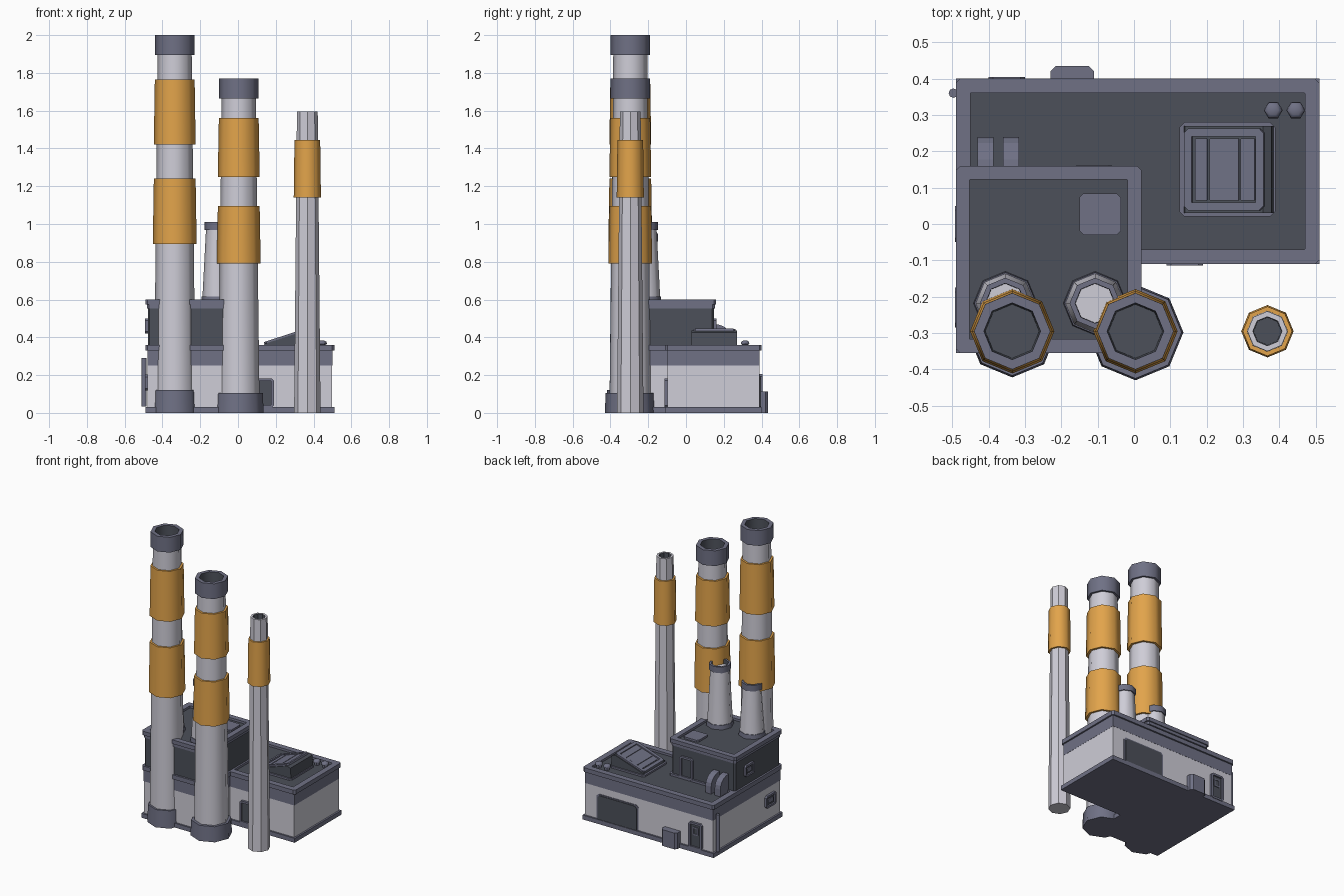
import bpy, bmesh, math
from mathutils import Matrix, Vector

cube = bpy.data.objects.get("Cube")
if cube:
    bpy.data.objects.remove(cube, do_unlink=True)


def material(name, colour):
    m = bpy.data.materials.new(name)
    m.use_nodes = True
    m.diffuse_color = (*colour, 1)
    m.node_tree.nodes["Principled BSDF"].inputs["Base Color"].default_value = (*colour, 1)
    return m


SLATE = material("slate trim", (0.16, 0.165, 0.235))
DARK = material("charcoal", (0.072, 0.08, 0.1))
WHITE = material("pale concrete", (0.62, 0.61, 0.68))
ORANGE = material("warning orange", (0.76, 0.37, 0.07))


def finish(name, bm, mats, matrix=Matrix(), smooth=False):
    bmesh.ops.recalc_face_normals(bm, faces=bm.faces)
    me = bpy.data.meshes.new(name)
    bm.to_mesh(me)
    bm.free()
    for m in mats:
        me.materials.append(m)
    ob = bpy.data.objects.new(name, me)
    ob.matrix_world = matrix
    bpy.context.collection.objects.link(ob)
    if smooth:
        me.shade_smooth()
        me.set_sharp_from_angle(angle=math.radians(50))
    return ob


def prism(name, points, depth, mat, matrix=Matrix()):
    """Outline in local XY, extruded along local Z."""
    bm = bmesh.new()
    face = bm.faces.new([bm.verts.new((x, y, 0)) for x, y in points])
    top = bmesh.ops.extrude_face_region(bm, geom=[face])["geom"]
    bmesh.ops.translate(bm, vec=(0, 0, depth),
                        verts=[v for v in top if isinstance(v, bmesh.types.BMVert)])
    return finish(name, bm, [mat], matrix)


def chamfered(w, h, c):
    a, b = w / 2, h / 2
    return [(-a + c, -b), (a - c, -b), (a, -b + c), (a, b - c),
            (a - c, b), (-a + c, b), (-a, b - c), (-a, -b + c)]


def tray(name, w, h, depth, border, recess, mats, matrix, chamfer=0.012):
    """Chamfered slab whose top is a raised border around a recessed panel."""
    bm = bmesh.new()
    outer, inner = chamfered(w, h, chamfer), chamfered(w - 2 * border, h - 2 * border, 0.001)
    rings = [[bm.verts.new((x, y, z)) for x, y in pts] for pts, z in
             ((outer, 0), (outer, depth), (inner, depth), (inner, depth - recess))]
    bm.faces.new(rings[0])
    for lo, hi in zip(rings, rings[1:]):
        for i in range(8):
            j = (i + 1) % 8
            bm.faces.new((lo[i], lo[j], hi[j], hi[i]))
    bm.faces.new(rings[3]).material_index = 1
    return finish(name, bm, mats, matrix)


def lathe(name, x, y, profile, mats, indices=None, sides=8, smooth=True):
    """Revolve (radius, z) points; indices gives a material for each segment."""
    bm = bmesh.new()
    rings = []
    for r, z in profile:
        rings.append([bm.verts.new((r * math.cos(math.tau * k / sides),
                                    r * math.sin(math.tau * k / sides), z)) for k in range(sides)])
    for s, (lo, hi) in enumerate(zip(rings, rings[1:])):
        for i in range(sides):
            j = (i + 1) % sides
            f = bm.faces.new((lo[i], lo[j], hi[j], hi[i]))
            f.material_index = indices[s] if indices else 0
    bm.faces.new(rings[0])
    bm.faces.new(rings[-1]).material_index = indices[-1] if indices else 0
    return finish(name, bm, mats, Matrix.Translation((x, y, 0)), smooth)


def cap(name, x, y, r, hole, z0, z1, outer, smooth=True, foot=None):
    lathe(name, x, y, [(foot or r, z0), (r, z1), (hole, z1), (hole * 0.95, z1 - 0.09)],
          [outer, DARK], [0, 0, 1], smooth=smooth)


def at(x, y, z, rot=Matrix()):
    return Matrix.Translation((x, y, z)) @ rot


UPRIGHT = Matrix.Rotation(math.pi / 2, 4, "X")
FRONT = UPRIGHT
BACK = Matrix.Rotation(math.pi, 4, "Z") @ UPRIGHT
RIGHT = Matrix.Rotation(-math.pi / 2, 4, "Z") @ UPRIGHT


# L-shaped ground storey
def footprint(d):
    return [(-0.49 + d, -0.355 + d), (0.02 - d, -0.355 + d), (0.02 - d, -0.11 + d),
            (0.51 - d, -0.11 + d), (0.51 - d, 0.40 - d), (-0.49 + d, 0.40 - d)]


for name, inset, z0, z1, mat in (("plinth", 0, 0, 0.03, SLATE),
                                 ("lower_wall", 0.012, 0.03, 0.25, WHITE),
                                 ("wall_band", 0.011, 0.25, 0.335, SLATE)):
    prism(name, footprint(inset), z1 - z0, mat, at(0, 0, z0))

# Roofs with raised rims, and the upper storey
tray("main_roof", 1.0, 0.51, 0.03, 0.04, 0.015, [SLATE, DARK], at(0.01, 0.145, 0.33))
tray("tower_ledge", 0.51, 0.515, 0.03, 0.04, 0.01, [SLATE, DARK], at(-0.235, -0.0975, 0.33))
prism("tower_wall", chamfered(0.485, 0.49, 0.01), 0.22, DARK, at(-0.235, -0.0975, 0.345))
prism("tower_cornice", chamfered(0.495, 0.5, 0.012), 0.025, SLATE, at(-0.235, -0.0975, 0.553))
tray("tower_roof", 0.51, 0.515, 0.027, 0.038, 0.015, [SLATE, DARK], at(-0.235, -0.0975, 0.573))
prism("roof_hatch", chamfered(0.115, 0.115, 0.012), 0.018, SLATE, at(-0.093, 0.027, 0.58))

# Large banded chimneys
Y = -0.295
for side, x, top, base_r, base_z, bands in (
        ("right", -0.335, 2.0, 0.124, 0.12, ((0.895, 1.24), (1.42, 1.765))),
        ("middle", 0.004, 1.77, 0.132, 0.105, ((0.79, 1.095), (1.25, 1.56)))):
    def radius(z):
        return 0.11 - 0.02 * z / top
    lathe(side + "_chimney_base", x, Y - 0.003, [(base_r, 0), (base_r - 0.005, base_z)], [SLATE])
    lathe(side + "_chimney_shaft", x, Y, [(0.11, 0.05), (0.09, top - 0.1)], [WHITE])
    for n, (z0, z1) in enumerate(bands):
        lathe(f"{side}_chimney_band_{n + 1}", x, Y,
              [(radius(z0) + 0.015, z0), (radius(z1) + 0.013, z1)], [ORANGE])
    cap(side + "_chimney_cap", x, Y, 0.105, 0.078, top - 0.105, top, SLATE)

# Slim free-standing chimney
cap("slim_chimney_shaft", 0.367, Y, 0.055, 0.04, 0, 1.595, WHITE, smooth=False, foot=0.07)
lathe("slim_chimney_band", 0.367, Y, [(0.072, 1.14), (0.068, 1.445)], [ORANGE])

# Short rooftop stacks
for side, x, top in (("right", -0.354, 0.95), ("left", -0.107, 1.01)):
    lathe(side + "_stack_collar", x, -0.218, [(0.088, 0.58), (0.085, 0.615)], [SLATE])
    lathe(side + "_stack", x, -0.218, [(0.082, 0.6), (0.062, top - 0.03)], [WHITE])
    cap(side + "_stack_cap", x, -0.218, 0.07, 0.055, top - 0.042, top, SLATE)

# Sloping skylight
prism("skylight_kerb", chamfered(0.265, 0.26, 0.015), 0.012, SLATE, at(0.257, 0.15, 0.345))
prism("skylight_body", [(0.135, 0.345), (0.385, 0.345), (0.378, 0.425), (0.355, 0.435),
                        (0.14, 0.365)], 0.24, DARK, at(0, 0.27, 0, UPRIGHT))
slope = at(0.25, 0.15, 0.399, Matrix.Rotation(-math.atan2(0.07, 0.215), 4, "Y"))
tray("skylight_frame", 0.23, 0.225, 0.012, 0.022, 0.008, [SLATE, DARK], slope)
for n, (cx, w) in enumerate(((-0.066, 0.035), (0.0, 0.084), (0.068, 0.04))):
    prism(f"skylight_pane_{n + 1}", chamfered(w, 0.17, 0.002), 0.005, SLATE,
          slope @ Matrix.Translation((cx, 0, 0.003)))

# Roof vents and curved ducts
for n, x in enumerate((0.383, 0.445)):
    lathe(f"roof_vent_{n + 1}", x, 0.313, [(0.018, 0.34), (0.018, 0.362), (0.026, 0.364),
                                          (0.024, 0.376), (0.014, 0.382)], [SLATE], sides=6)
elbow = [(0.15, 0.345)] + [(0.15 + 0.09 * math.cos(a), 0.395 + 0.075 * math.sin(a))
                           for a in (math.radians(d) for d in range(0, 91, 18))]
elbow.insert(1, (0.24, 0.345))
TO_YZ = Matrix.Rotation(math.pi / 2, 4, "Z") @ UPRIGHT
for n, x in enumerate((-0.43, -0.36)):
    prism(f"roof_duct_{n + 1}", elbow, 0.043, SLATE, at(x, 0, 0, TO_YZ))

# Doors and windows
FRAMED = [SLATE, DARK]
tray("front_door", 0.1, 0.155, 0.018, 0.014, 0.01, FRAMED, at(0.14, -0.096, 0.105, FRONT))
tray("back_door", 0.1, 0.18, 0.018, 0.014, 0.01, FRAMED, at(-0.35, 0.386, 0.115, BACK))
tray("back_door_window", 0.045, 0.055, 0.006, 0.009, 0.004, FRAMED,
     at(-0.35, 0.393, 0.145, BACK), 0.006)
tray("tower_door", 0.1, 0.15, 0.018, 0.014, 0.01, FRAMED, at(-0.11, 0.143, 0.425, BACK))
tray("tower_window", 0.1, 0.08, 0.018, 0.014, 0.01, FRAMED, at(-0.474, 0.0, 0.46, RIGHT))
tray("lower_window", 0.11, 0.085, 0.018, 0.014, 0.01, FRAMED, at(-0.475, -0.23, 0.16, RIGHT))
for label, place in (("tower", (-0.474, 0.0, 0.46)), ("lower", (-0.475, -0.23, 0.16))):
    prism(label + "_window_pane", chamfered(0.05, 0.03, 0.004), 0.013, SLATE, at(*place, RIGHT))
prism("loading_door_frame", chamfered(0.32, 0.185, 0.015), 0.006, SLATE, at(0.25, 0.386, 0.11, BACK))
prism("loading_door", chamfered(0.3, 0.175, 0.015), 0.01, DARK, at(0.25, 0.386, 0.107, BACK))

# Utility box and drainpipe
prism("utility_box", [(-0.23, 0.38), (-0.11, 0.38), (-0.11, 0.42), (-0.125, 0.435),
                      (-0.215, 0.435), (-0.23, 0.42)], 0.112, SLATE)
lathe("drainpipe", -0.497, 0.36, [(0.013, 0.035), (0.013, 0.29)], [SLATE])
